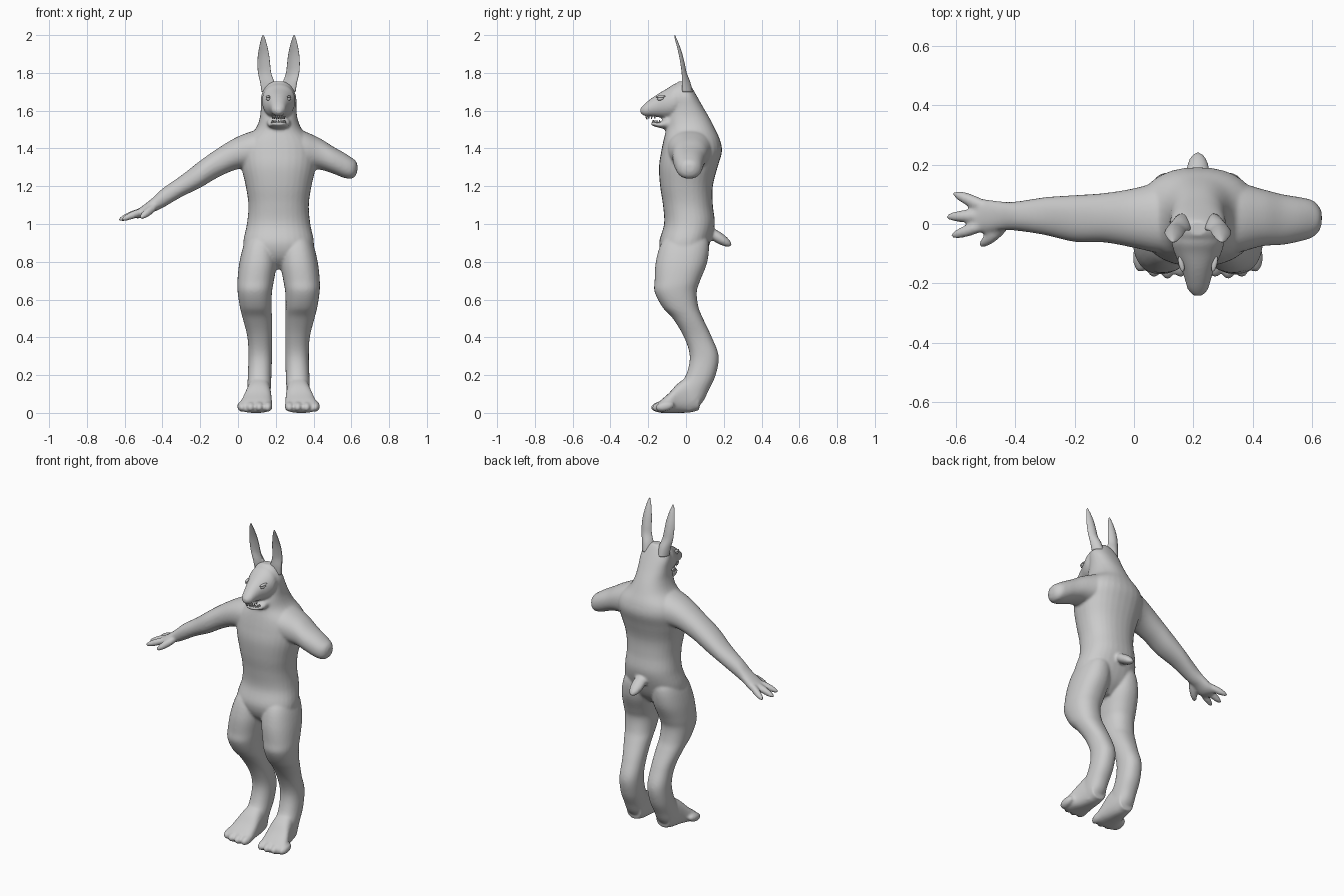
import bpy, bmesh, math
from mathutils import Vector, Matrix

CX = 0.215  # body centre line
N = 32


def smooth_slices(s, k=5):
    # Catmull-Rom interpolation between slices
    out = []
    for i in range(len(s) - 1):
        p = [s[max(i - 1, 0)], s[i], s[i + 1], s[min(i + 2, len(s) - 1)]]
        for j in range(k):
            t = j / k
            out.append([0.5 * (2 * b + (c - a) * t + (2 * a - 5 * b + 4 * c - d) * t * t
                               + (3 * b - a - 3 * c + d) * t ** 3) for a, b, c, d in zip(*p)])
    return out + [list(s[-1])]


def loft(bm, axis, slices, power=2.2, flip=False, cup=0.0):
    # slices: position on axis, then min/max on the two other axes
    rings = []
    others = [i for i in range(3) if i != axis]
    for t, a0, a1, b0, b1 in smooth_slices(slices):
        ring = []
        for i in range(N):
            an = 2 * math.pi * i / N
            c, s = math.cos(an), math.sin(an)
            c = math.copysign(abs(c) ** (2 / power), c)
            s = math.copysign(abs(s) ** (2 / power), s)
            p = [0, 0, 0]
            p[axis] = t
            p[others[0]] = (a0 + a1) / 2 + c * (a1 - a0) / 2
            p[others[1]] = (b0 + b1) / 2 + s * (b1 - b0) / 2
            p[1] += cup * (1 - c * c) * (a1 - a0)
            if flip:
                p[0] = 2 * CX - p[0]
            ring.append(bm.verts.new(p))
        rings.append(ring)
    for r, q in zip(rings, rings[1:]):
        for i in range(N):
            bm.faces.new((r[i], r[(i + 1) % N], q[(i + 1) % N], q[i]))
    bm.faces.new(rings[0])
    bm.faces.new(rings[-1])


def blob(bm, a, b, r, r2=None):
    # stretched ball between two points, width r (and r2)
    a, b = Vector(a), Vector(b)
    d = b - a
    m = (Matrix.Translation((a + b) / 2) @ d.to_track_quat('Z', 'Y').to_matrix().to_4x4()
         @ Matrix.Diagonal((r, r2 or r, d.length / 2, 1)))
    bmesh.ops.create_uvsphere(bm, u_segments=20, v_segments=12, radius=1, matrix=m)


def finish(bm, name):
    bmesh.ops.recalc_face_normals(bm, faces=bm.faces)
    for f in bm.faces:
        f.smooth = True
    me = bpy.data.meshes.new(name)
    bm.to_mesh(me)
    bm.free()
    ob = bpy.data.objects.new(name, me)
    bpy.context.collection.objects.link(ob)
    return ob


body = bmesh.new()

# torso, neck and back of head
torso = [(.76, .05, -.06, .03), (.82, .17, -.12, .09), (.9, .187, -.142, .127), (1, .168, -.116, .152),
         (1.1, .16, -.122, .142), (1.2, .174, -.137, .142), (1.3, .197, -.143, .167), (1.38, .205, -.132, .19),
         (1.44, .185, -.12, .182), (1.5, .125, -.106, .155), (1.56, .1, -.1, .125), (1.62, .094, -.08, .09),
         (1.68, .092, -.07, .056), (1.73, .066, -.06, .027), (1.755, .03, -.04, .01)]
loft(body, 2, [(z, CX - w, CX + w, a, b) for z, w, a, b in torso], 2.25)

# snout and lower jaw
snout = [(-.01, .08, 1.58, 1.75), (-.06, .088, 1.56, 1.742), (-.1, .078, 1.557, 1.717), (-.15, .056, 1.566, 1.688),
         (-.19, .043, 1.57, 1.66), (-.22, .034, 1.572, 1.635), (-.241, .016, 1.588, 1.612)]
jaw = [(-.03, .075, 1.49, 1.58), (-.1, .062, 1.5, 1.568), (-.135, .053, 1.508, 1.543),
       (-.165, .042, 1.516, 1.541), (-.185, .024, 1.524, 1.54)]
for part in (snout, jaw):
    loft(body, 1, [(y, CX - w, CX + w, a, b) for y, w, a, b in part], 2.1)

# full arm and hand
loft(body, 0, [(.2, -.09, .15, 1.28, 1.5), (.1, -.1, .145, 1.29, 1.497), (0, -.08, .12, 1.29, 1.463),
               (-.1, -.062, .104, 1.25, 1.405), (-.2, -.06, .097, 1.192, 1.335), (-.3, -.037, .09, 1.143, 1.257),
               (-.4, -.022, .075, 1.085, 1.187), (-.45, -.022, .076, 1.062, 1.14), (-.5, -.03, .083, 1.035, 1.1),
               (-.54, -.022, .08, 1.03, 1.072), (-.555, .0, .06, 1.04, 1.06)])
for a, b, r in (((-.47, .045, 1.085), (-.61, .105, 1.025), .021), ((-.48, .03, 1.08), (-.632, .024, 1.02), .021),
                ((-.48, .005, 1.08), (-.617, -.042, 1.022), .02), ((-.42, .01, 1.11), (-.518, -.075, 1.03), .022)):
    blob(body, a, b, r)

# severed arm stump
loft(body, 0, [(.23, -.09, .15, 1.28, 1.5), (.33, -.1, .145, 1.29, 1.497), (.43, -.075, .118, 1.288, 1.455),
               (.5, -.07, .1, 1.268, 1.412), (.56, -.058, .09, 1.245, 1.378), (.6, -.045, .08, 1.24, 1.352),
               (.622, -.025, .06, 1.255, 1.335), (.632, 0, .04, 1.28, 1.315)])

# legs, feet and toes
leg = [(.97, .08, .18, -.07, .09), (.9, .035, .2, -.13, .12), (.8, .008, .206, -.16, .113), (.7, -.003, .19, -.166, .075),
       (.64, -.002, .18, -.166, .057), (.56, .01, .178, -.125, .066), (.5, .025, .18, -.07, .09),
       (.4, .05, .18, -.01, .137), (.3, .055, .18, .02, .173), (.2, .052, .177, 0, .157),
       (.12, .05, .173, -.05, .12), (.06, .055, .165, -.04, .09), (.012, .07, .15, -.03, .045)]
foot = [(.07, .06, .165, .015, .16), (.02, .052, .172, .002, .19), (-.04, .038, .177, 0, .158), (-.09, .018, .18, 0, .105),
        (-.13, .006, .18, 0, .07), (-.155, .02, .165, .005, .045)]
for flip in (False, True):
    loft(body, 2, leg, 2.25, flip)
    loft(body, 1, foot, 2.6, flip)
    for x, y in ((.022, -.162), (.067, -.18), (.113, -.186), (.157, -.18)):
        if flip:
            x = 2 * CX - x
        blob(body, (x, y + .1, .045), (x, y, .024), .026, .027)

# stubby tail
blob(body, (CX, .09, .98), (CX, .24, .885), .04, .03)

# fuse into one smooth skin
ob = finish(body, "body")
rm = ob.modifiers.new("fuse", 'REMESH')
rm.mode = 'VOXEL'
rm.voxel_size = .0075
rm.use_smooth_shade = True
sm = ob.modifiers.new("soften", 'SMOOTH')
sm.factor = .5
sm.iterations = 5

# ears, cupped towards the front
ear = [(1.7, .125, .2, -.035, .02), (1.75, .117, .192, -.036, .008), (1.8, .106, .176, -.032, -.01),
       (1.85, .103, .17, -.037, -.02), (1.9, .106, .164, -.045, -.031), (1.95, .115, .153, -.056, -.044),
       (1.985, .124, .142, -.063, -.055), (2.0, .131, .136, -.063, -.059)]
for side, flip in (("left", False), ("right", True)):
    bm = bmesh.new()
    loft(bm, 2, ear, 2, flip, .2)
    finish(bm, side + "_ear")

# eyes with lids
for s, side in ((-1, "left"), (1, "right")):
    bm = bmesh.new()
    x = CX + s * .056
    blob(bm, (x + s * .004, -.117, 1.667), (x - s * .006, -.152, 1.66), .011, .01)
    finish(bm, side + "_eye")
    bm = bmesh.new()
    blob(bm, (x + s * .006, -.108, 1.676), (x - s * .006, -.16, 1.672), .009, .007)
    finish(bm, side + "_brow")

# teeth along both jaws
bm = bmesh.new()
for i in range(9):
    a = math.pi * (i / 8 - .5)
    for w, y, d, z, up in ((.031, -.165, .045, 1.565, -1), (.034, -.14, .035, 1.542, 1)):
        length = .026 if up < 0 and i in (3, 5) else .016
        p = Vector((CX + w * math.sin(a), y - d * math.cos(a), z))
        rot = Matrix.Rotation(math.pi if up < 0 else 0, 4, 'X')
        bmesh.ops.create_cone(bm, cap_ends=True, segments=8, radius1=.006, radius2=.002, depth=length,
                              matrix=Matrix.Translation(p) @ rot)
finish(bm, "teeth")
